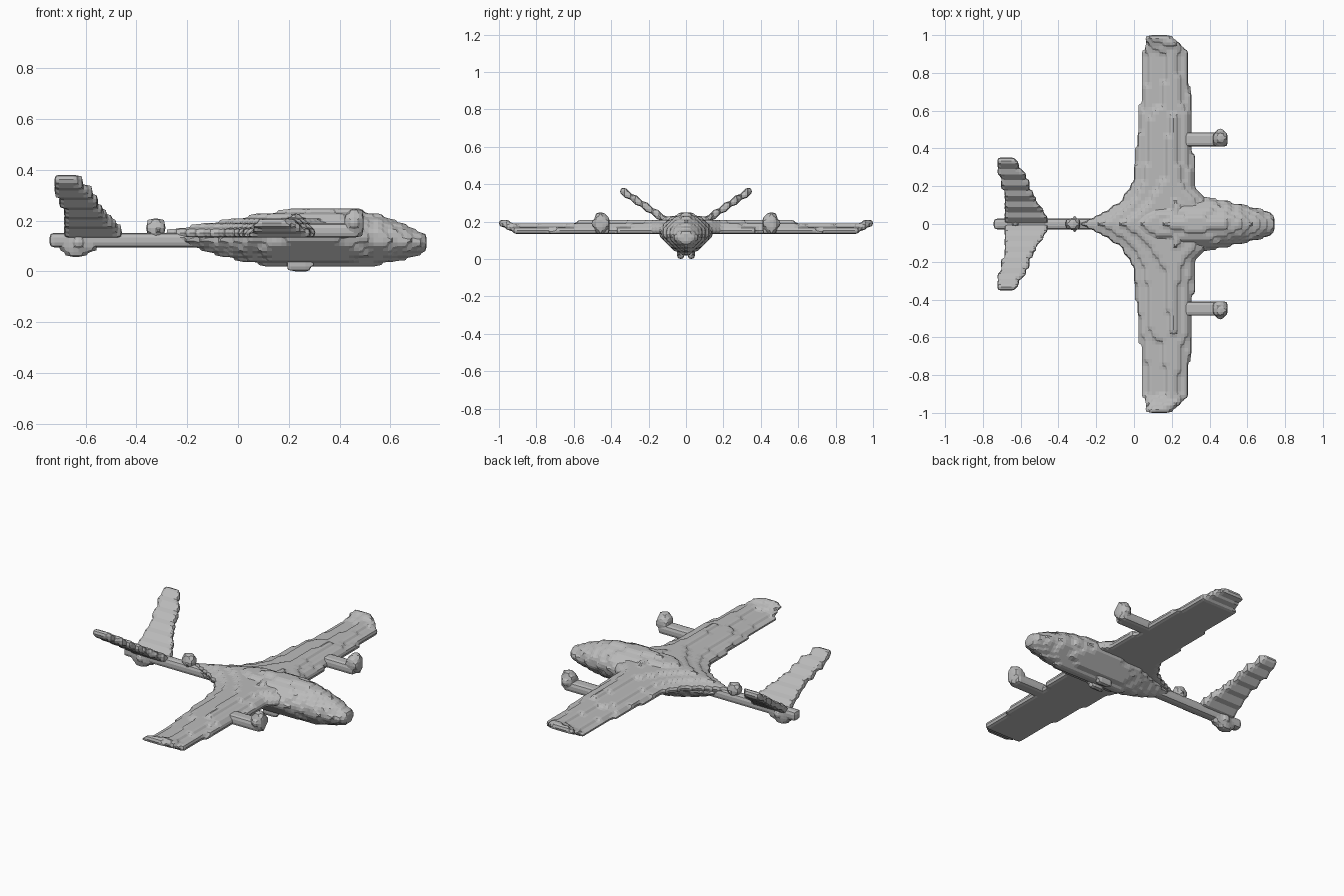
import bpy
import bmesh
from math import ceil, floor
from mathutils import Vector

STEP = 2 / 105  # edge of one block
HALF = STEP / 2

if "Cube" in bpy.data.objects:
    bpy.data.objects.remove(bpy.data.objects["Cube"], do_unlink=True)

grey = bpy.data.materials.new("light grey")
grey.use_nodes = True
grey.diffuse_color = (0.5, 0.5, 0.5, 1)
grey.node_tree.nodes["Principled BSDF"].inputs["Base Color"].default_value = (0.5, 0.5, 0.5, 1)


def blend(table, t):
    """Linear interpolation in rows of (position, value)."""
    if t <= table[0][0]:
        return table[0][1]
    for (a, va), (b, vb) in zip(table, table[1:]):
        if t <= b:
            return va + (vb - va) * (t - a) / (b - a)
    return table[-1][1]


def block_part(name, inside, low, high):
    """Fill a rule with blocks on the shared grid and chamfer the shell."""
    shift = (HALF, 0, HALF)
    spans = [range(floor((a - s) / STEP), ceil((b - s) / STEP) + 1)
             for a, b, s in zip(low, high, shift)]
    solid = {(i, j, k) for i in spans[0] for j in spans[1] for k in spans[2]
             if inside(i * STEP + HALF, j * STEP, k * STEP + HALF)}
    bm = bmesh.new()
    corners = {}

    def corner(key):
        if key not in corners:
            corners[key] = bm.verts.new([(n - 0.5) * STEP + s for n, s in zip(key, shift)])
        return corners[key]

    for cell in sorted(solid):
        for axis in range(3):
            u, v = (axis + 1) % 3, (axis + 2) % 3
            for side in (0, 1):
                neighbour = list(cell)
                neighbour[axis] += 2 * side - 1
                if tuple(neighbour) in solid:
                    continue
                ring = []
                for du, dv in ((0, 0), (1, 0), (1, 1), (0, 1)):
                    key = list(cell)
                    key[axis] += side
                    key[u] += du
                    key[v] += dv
                    ring.append(corner(tuple(key)))
                bm.faces.new(ring if side else ring[::-1])
    # Pull each corner to the middle of its faces: flats stay, edges chamfer
    moved = {v: sum((f.calc_center_median() for f in v.link_faces), Vector()) / len(v.link_faces)
             for v in bm.verts}
    for vert, place in moved.items():
        vert.co = place
    mesh = bpy.data.meshes.new(name)
    bm.to_mesh(mesh)
    bm.free()
    mesh.materials.append(grey)
    part = bpy.data.objects.new(name, mesh)
    bpy.context.collection.objects.link(part)
    return part


def ellipsoid(name, centre, radii):
    def inside(*p):
        return sum(((a - c) / r) ** 2 for a, c, r in zip(p, centre, radii)) < 1
    block_part(name, inside, [c - r for c, r in zip(centre, radii)],
               [c + r for c, r in zip(centre, radii)])


def box(name, low, high):
    block_part(name, lambda *p: all(a < q < b for a, q, b in zip(low, p, high)), low, high)


# Fuselage: keeled lower half, rounded upper half
body_width = [(-0.25, 0.03), (-0.1, 0.07), (0.05, 0.12), (0.25, 0.145), (0.4, 0.14),
              (0.5, 0.12), (0.6, 0.1), (0.68, 0.08), (0.74, 0.05)]
body_top = [(-0.2, 0.152), (-0.1, 0.17), (0, 0.205), (0.1, 0.235), (0.3, 0.247),
            (0.48, 0.243), (0.56, 0.225), (0.65, 0.19), (0.74, 0.145)]
body_floor = [(-0.2, 0.1), (-0.1, 0.066), (0, 0.042), (0.12, 0.019), (0.54, 0.02),
              (0.65, 0.045), (0.74, 0.075)]
body_middle = [(-0.2, 0.125), (0.4, 0.14), (0.74, 0.11)]


def in_fuselage(x, y, z):
    if not -0.25 < x < 0.74:
        return False
    middle = blend(body_middle, x)
    upper = z > middle
    height = blend(body_top if upper else body_floor, x) - middle
    power = 1.7 if upper else 1.4
    return (abs(y) / blend(body_width, x)) ** power + ((z - middle) / height) ** power < 1


block_part("fuselage", in_fuselage, (-0.3, -0.2, 0), (0.76, 0.2, 0.27))

# Wing: flat underside, flared root, upturned tips
wing_front = [(0, 0.45), (0.1, 0.4), (0.16, 0.35), (0.2, 0.32), (0.5, 0.31),
              (0.9, 0.285), (0.95, 0.26), (1, 0.19)]
wing_back = [(0, -0.28), (0.04, -0.2), (0.07, -0.14), (0.1, -0.1), (0.15, -0.05),
             (0.22, -0.01), (0.5, 0.02), (0.9, 0.045), (1, 0.055)]
wing_depth = [(0, 0.09), (0.1, 0.088), (0.25, 0.073), (0.57, 0.071), (0.63, 0.056), (1, 0.05)]
wing_lift = [(0.9, 0), (0.94, 0.019), (0.99, 0.035)]
wing_section = [(0, 0.35), (0.25, 0.72), (0.65, 1), (0.85, 0.85), (1, 0.5)]


def in_wing(x, y, z):
    y = abs(y)
    back, front = blend(wing_back, y), blend(wing_front, y)
    if y > 1 or not back < x < front:
        return False
    rise = z - 0.133 - blend(wing_lift, y)
    return 0 < rise < blend(wing_depth, y) * blend(wing_section, (x - back) / (front - back))


block_part("wing", in_wing, (-0.3, -1, 0.1), (0.48, 1, 0.25))

# Tail boom with its pods
box("tail_boom", (-0.74, -0.026, 0.095), (-0.1, 0.026, 0.152))
ellipsoid("boom_pod", (-0.323, 0, 0.171), (0.043, 0.04, 0.043))
ellipsoid("tail_pod", (-0.63, 0, 0.11), (0.085, 0.04, 0.053))

# V tail
fin_front = [(0, -0.44), (0.05, -0.47), (0.15, -0.525), (0.25, -0.57), (0.34, -0.62)]
fin_back = [(0, -0.68), (0.15, -0.685), (0.25, -0.715), (0.34, -0.73)]


def in_fin(x, y, z):
    y = abs(y)
    return (y < 0.343 and blend(fin_back, y) < x < blend(fin_front, y)
            and abs(z - 0.135 - 0.67 * y) < 0.023 and z < 0.38)


block_part("tail_fins", in_fin, (-0.76, -0.35, 0.1), (-0.42, 0.35, 0.4))

# Rotor arms with motor pods, and the twin belly skids
for name, side in (("left", 1), ("right", -1)):
    arm = side * 0.452
    box(name + "_rotor_arm", (0.26, arm - 0.036, 0.133), (0.48, arm + 0.036, 0.19))
    ellipsoid(name + "_motor_pod", (0.458, arm, 0.19), (0.047, 0.047, 0.062))
    ellipsoid(name + "_belly_skid", (0.24, side * 0.03, 0.035), (0.06, 0.025, 0.04))
